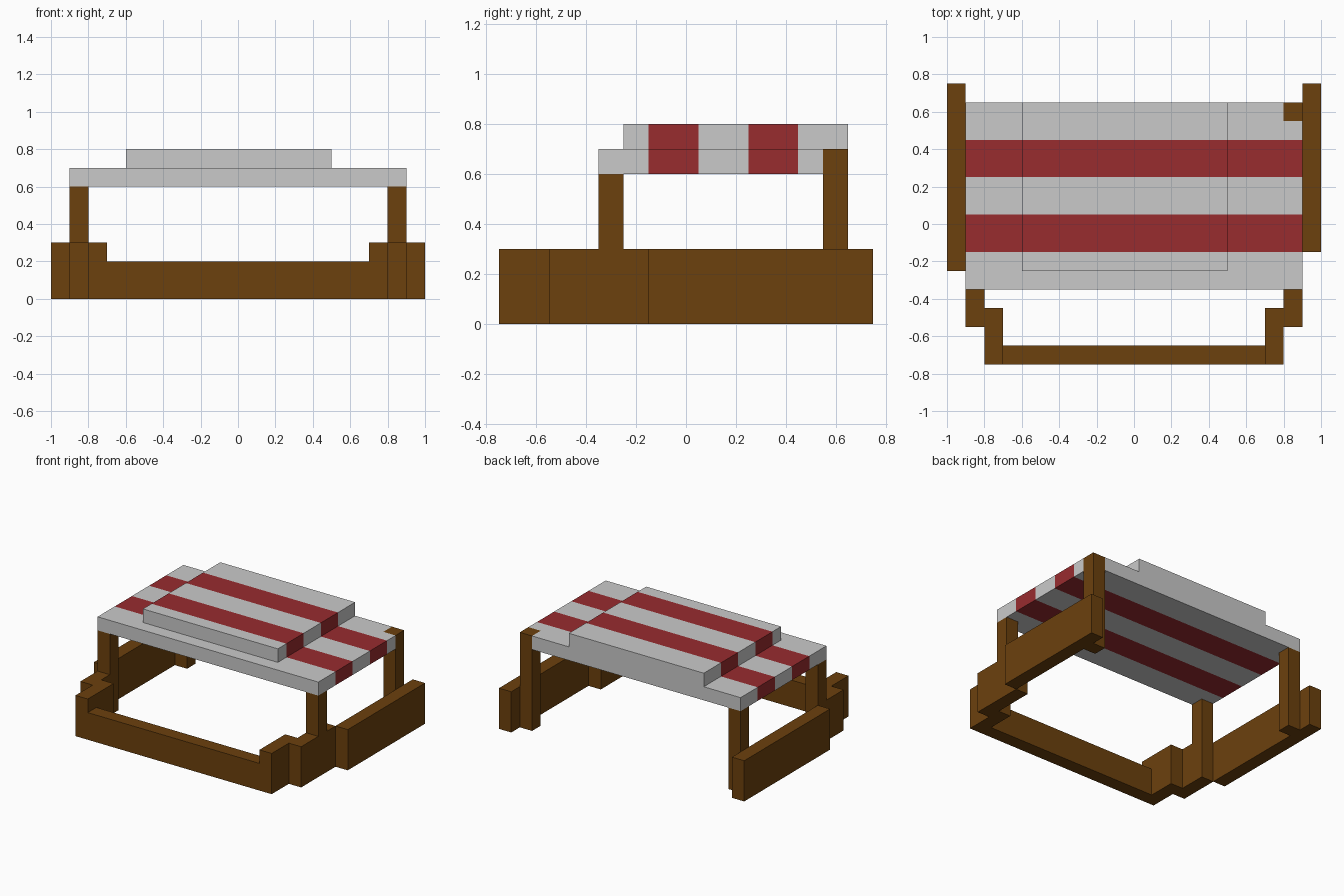
import bpy, bmesh

if "Cube" in bpy.data.objects:
    bpy.data.objects.remove(bpy.data.objects["Cube"])


def material(name, rgb):
    m = bpy.data.materials.new(name)
    m.diffuse_color = (*rgb, 1.0)
    m.use_nodes = True
    m.node_tree.nodes["Principled BSDF"].inputs["Base Color"].default_value = m.diffuse_color
    return m


BROWN = material("brown wood", (0.150, 0.052, 0.004))
GREY = material("light grey cloth", (0.59, 0.59, 0.59))
RED = material("red cloth", (0.315, 0.025, 0.028))


def finish(name, bm, mats):
    bmesh.ops.recalc_face_normals(bm, faces=bm.faces[:])
    me = bpy.data.meshes.new(name)
    bm.to_mesh(me)
    bm.free()
    for m in mats:
        me.materials.append(m)
    ob = bpy.data.objects.new(name, me)
    bpy.context.collection.objects.link(ob)
    return ob


def box(name, x, y, z):
    """Wooden block spanning the given (low, high) ranges."""
    bm = bmesh.new()
    bmesh.ops.create_cube(bm, size=1.0)
    for v in bm.verts:
        for i, (lo, hi) in enumerate((x, y, z)):
            v.co[i] = hi if v.co[i] > 0 else lo
    return finish(name, bm, [BROWN])


# Low front rail
box("front_rail", (-0.7, 0.7), (-0.75, -0.65), (0, 0.2))

# Stepped side walls and posts; the two sides differ in length and post height
for side, s, wall_y, back_top in (("left", -1, -0.25, 0.6), ("right", 1, -0.15, 0.7)):
    def span(a, b):
        return tuple(sorted((s * a, s * b)))
    box(side + "_front_corner", span(0.7, 0.8), (-0.75, -0.45), (0, 0.3))
    box(side + "_middle_wall", span(0.8, 0.9), (-0.55, wall_y), (0, 0.3))
    box(side + "_outer_wall", span(0.9, 1.0), (wall_y, 0.75), (0, 0.3))
    box(side + "_front_post", span(0.8, 0.9), (-0.35, -0.25), (0.3, 0.6))
    box(side + "_back_post", span(0.8, 0.9), (0.55, 0.65), (0, back_top))

# Striped canopy: outer shell of a coarse cell grid, notched for the tall post
XS = (-0.9, -0.6, 0.5, 0.8, 0.9)
YS = (-0.35, -0.25, -0.15, 0.05, 0.25, 0.45, 0.55, 0.65)
ZS = (0.6, 0.7, 0.8)
NX, NY = len(XS) - 1, len(YS) - 1


def filled(i, j, k):
    if not (0 <= i < NX and 0 <= j < NY and 0 <= k < 2):
        return False
    if k == 1:
        return i == 1 and j >= 1              # raised top layer
    return (i, j) != (NX - 1, NY - 1)         # lower layer minus notch


bm = bmesh.new()
for i in range(NX):
    for j in range(NY):
        for k in range(2):
            if not filled(i, j, k):
                continue
            for axis in range(3):
                for step in (0, 1):
                    n = [i, j, k]
                    n[axis] += 2 * step - 1
                    if filled(*n):
                        continue
                    quad = []
                    for a, b in ((0, 0), (1, 0), (1, 1), (0, 1)):
                        c = [i, j, k]
                        c[axis] += step
                        c[(axis + 1) % 3] += a
                        c[(axis + 2) % 3] += b
                        quad.append(bm.verts.new((XS[c[0]], YS[c[1]], ZS[c[2]])))
                    f = bm.faces.new(quad)
                    f.material_index = 1 if j in (2, 4) else 0   # red stripes
bmesh.ops.remove_doubles(bm, verts=bm.verts[:], dist=0.001)
finish("striped_canopy", bm, [GREY, RED])
